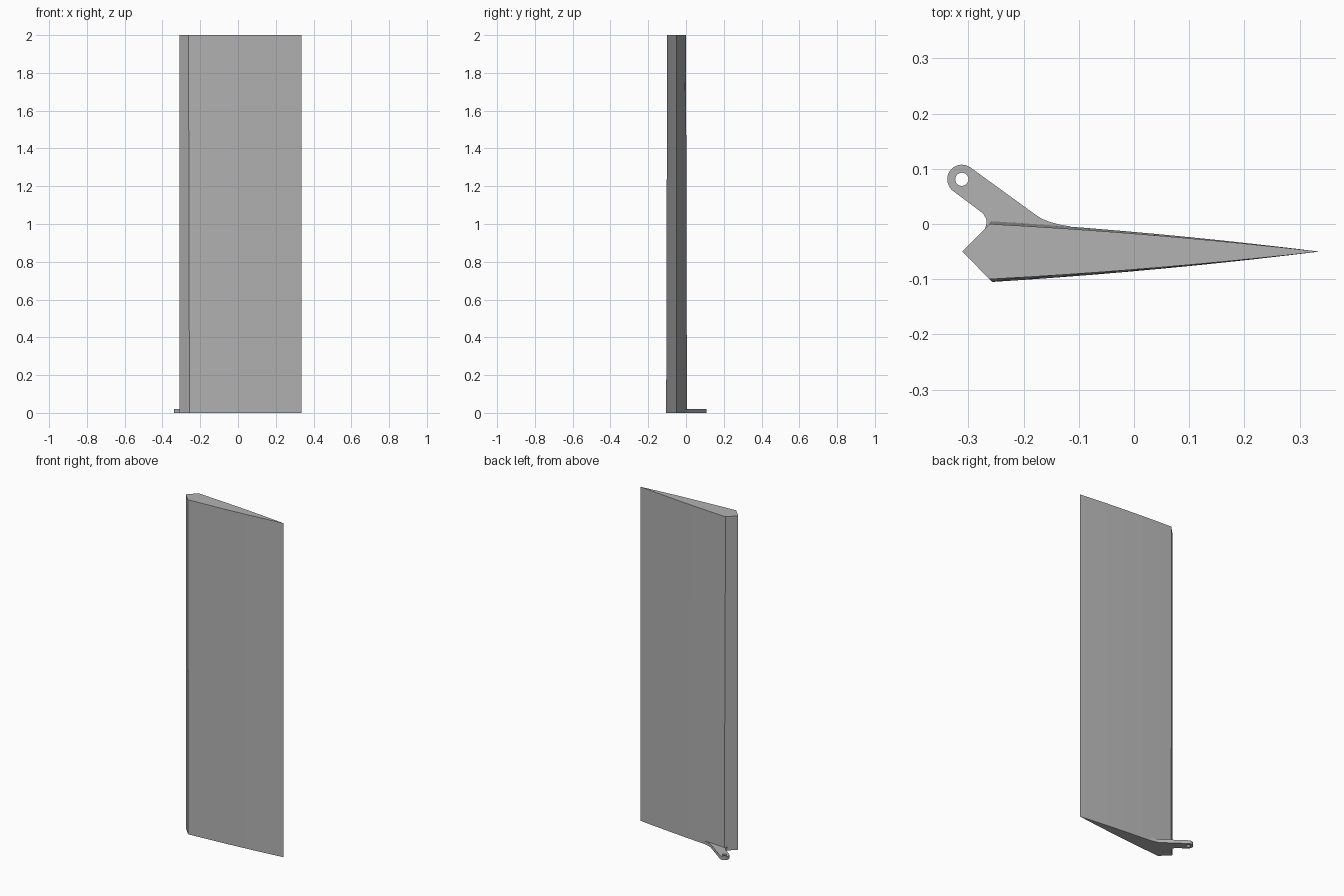
import bpy, bmesh, math

if "Cube" in bpy.data.objects:
    bpy.data.objects.remove(bpy.data.objects["Cube"])

grey = bpy.data.materials.new("plain grey")
grey.diffuse_color = (0.45, 0.45, 0.45, 1)
grey.use_nodes = True
grey.node_tree.nodes["Principled BSDF"].inputs["Base Color"].default_value = grey.diffuse_color

MID = -0.05          # y of the blade's centre plane
TAIL = 0.336         # x of the trailing edge
NOSE = -0.311        # x of the leading edge
STEPS = 10


def finish(obj):
    """Assign the colour and smooth only the gentle curves."""
    obj.data.materials.clear()
    obj.data.materials.append(grey)
    bpy.ops.object.select_all(action='DESELECT')
    obj.select_set(True)
    bpy.context.view_layer.objects.active = obj
    bpy.ops.object.shade_smooth_by_angle(angle=math.radians(25))


def section(shoulder_x, half):
    """Blade section: pointed nose, sharp shoulders, gently bulged sides."""
    side = []
    for i in range(STEPS):
        t = i / STEPS
        y = half * (1 - t) + 0.018 * t * (1 - t)
        side.append((shoulder_x + (TAIL - shoulder_x) * t, y))
    lower = [(x, MID - y) for x, y in side]
    upper = [(x, MID + y) for x, y in reversed(side)]
    return [(NOSE, MID)] + lower + [(TAIL, MID)] + upper


# Blade: lofted between a slightly thicker root and the tip
bm = bmesh.new()
root = [bm.verts.new((x, y, 0)) for x, y in section(-0.257, 0.055)]
tip = [bm.verts.new((x, y, 2)) for x, y in section(-0.262, 0.050)]
n = len(root)
for i in range(n):
    j = (i + 1) % n
    bm.faces.new((root[i], root[j], tip[j], tip[i]))
bm.faces.new(root[::-1])
bm.faces.new(tip)
bmesh.ops.recalc_face_normals(bm, faces=bm.faces)
mesh = bpy.data.meshes.new("blade")
bm.to_mesh(mesh)
bm.free()
blade = bpy.data.objects.new("blade", mesh)
bpy.context.collection.objects.link(blade)
finish(blade)


# Control horn: flat lever with a rounded, drilled end
def arc(cx, cy, r, a0, a1, count):
    return [(cx + r * math.cos(math.radians(a0 + (a1 - a0) * i / count)),
             cy + r * math.sin(math.radians(a0 + (a1 - a0) * i / count)))
            for i in range(count + 1)]


EYE = (-0.312, 0.081)
outline = arc(*EYE, 0.0265, 54, 234, 18)
outline += [(-0.280, 0.024), (-0.273, 0.018), (-0.268, 0.010),
            (-0.267, 0.002), (-0.270, -0.009), (-0.255, -0.020),
            (-0.117, -0.014), (-0.117, -0.004), (-0.135, -0.001),
            (-0.153, 0.004), (-0.168, 0.010), (-0.180, 0.018)]
hole = arc(*EYE, 0.012, 0, 345, 23)

curve = bpy.data.curves.new("control_horn", 'CURVE')
curve.dimensions = '2D'
curve.fill_mode = 'BOTH'
curve.extrude = 0.01
for pts in (outline, hole):
    spline = curve.splines.new('POLY')
    spline.points.add(len(pts) - 1)
    for p, (x, y) in zip(spline.points, pts):
        p.co = (x, y, 0, 1)
    spline.use_cyclic_u = True
horn = bpy.data.objects.new("control_horn", curve)
horn.location.z = 0.01
bpy.context.collection.objects.link(horn)
bpy.ops.object.select_all(action='DESELECT')
horn.select_set(True)
bpy.context.view_layer.objects.active = horn
bpy.ops.object.convert(target='MESH')
horn = bpy.context.view_layer.objects.active

# Weld the plate's rims and face everything outward
bm = bmesh.new()
bm.from_mesh(horn.data)
bmesh.ops.remove_doubles(bm, verts=bm.verts, dist=0.0001)
bmesh.ops.recalc_face_normals(bm, faces=bm.faces)
bm.to_mesh(horn.data)
bm.free()
finish(horn)
